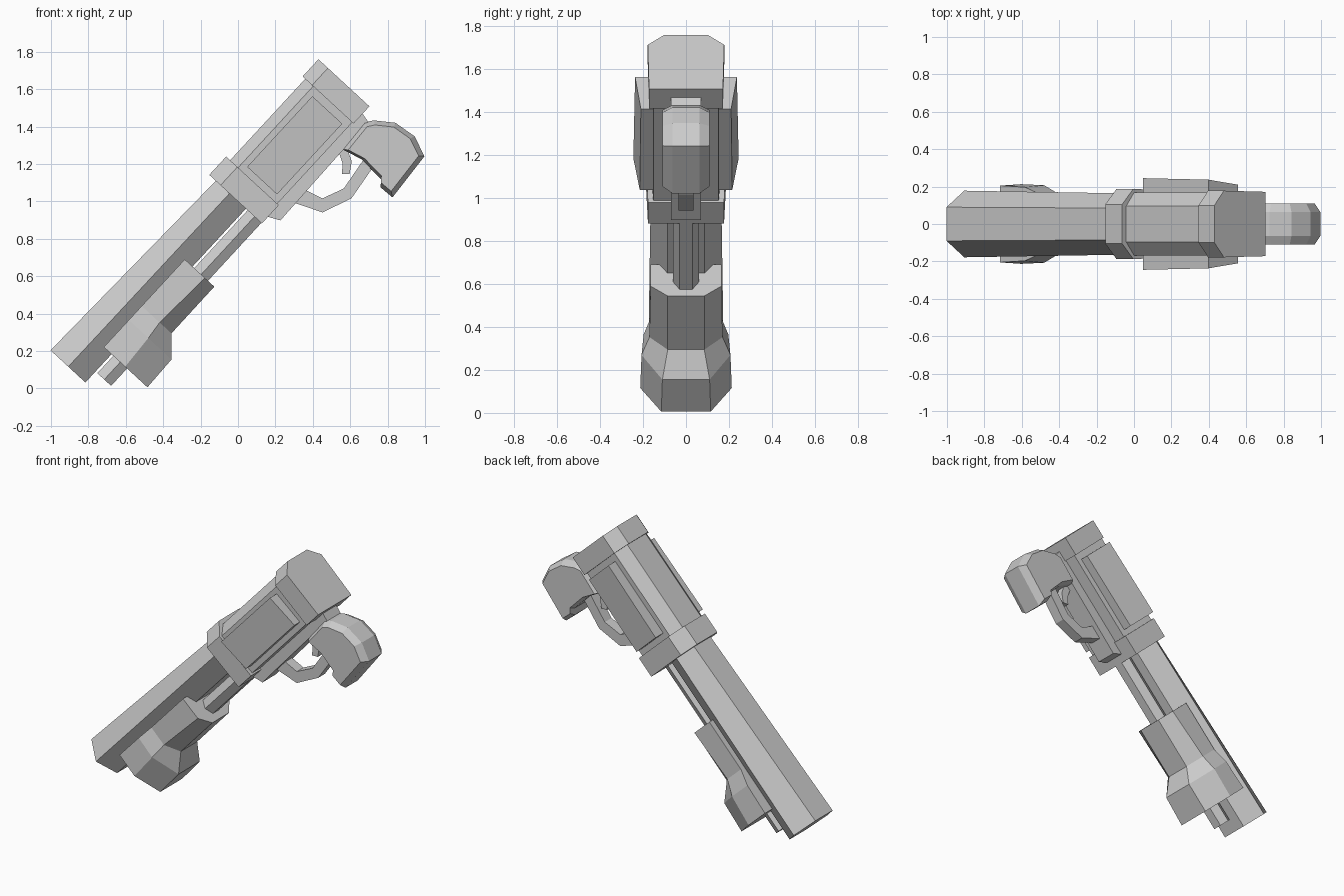
import bpy, bmesh, math

if "Cube" in bpy.data.objects:
    bpy.data.objects.remove(bpy.data.objects["Cube"])

# Everything is built level (x along the bore, z up), then tilted about y
TILT = math.atan2(0.735, 0.678)


def finish(bm, name):
    bmesh.ops.recalc_face_normals(bm, faces=bm.faces)
    mesh = bpy.data.meshes.new(name)
    bm.to_mesh(mesh)
    bm.free()
    obj = bpy.data.objects.new(name, mesh)
    obj.rotation_euler.y = -TILT
    bpy.context.collection.objects.link(obj)
    return obj


def skin(name, rings):
    """Join equal-sized point rings with quads and cap both ends."""
    bm = bmesh.new()
    loops = [[bm.verts.new(p) for p in ring] for ring in rings]
    n = len(loops[0])
    for a, b in zip(loops, loops[1:]):
        for i in range(n):
            j = (i + 1) % n
            bm.faces.new((a[i], a[j], b[j], b[i]))
    bm.faces.new(loops[0])
    bm.faces.new(loops[-1])
    return finish(bm, name)


def loft(name, *sections):
    """Symmetric body: each section is (x, [(half_width, z), ...])."""
    rings = []
    for x, half in sections:
        full = half + [(-y, z) for y, z in reversed(half)]
        rings.append([(x, y, z) for y, z in full])
    return skin(name, rings)


def slab(name, outline, width, rim=None, inset=1.0):
    """Side outline extruded across y, optionally with chamfered rims."""
    cx = sum(p[0] for p in outline) / len(outline)
    cz = sum(p[1] for p in outline) / len(outline)
    levels = [(-width, inset), (width, inset)]
    if rim:
        levels[1:1] = [(-rim, 1), (rim, 1)]
    return skin(name, [[(cx + (x - cx) * s, y, cz + (z - cz) * s)
                        for x, z in outline] for y, s in levels])


def level(points):
    """Turn points read in the tilted view into level coordinates."""
    c, s = math.cos(TILT), math.sin(TILT)
    return [(c * x + s * z, c * z - s * x) for x, z in points]


# Six-sided tapered barrel
loft("barrel",
     (-0.53, [(0.09, 0.875), (0.178, 0.746), (0.09, 0.621)]),
     (0.80, [(0.085, 0.838), (0.163, 0.74), (0.085, 0.62)]))

# Six-sided tube below the barrel
tube = [(0.03, 0.608), (0.06, 0.558), (0.03, 0.508)]
loft("magazine_tube", (-0.45, tube), (0.80, tube))

# Flared sliding foregrip
loft("foregrip",
     (-0.324, [(0.205, 0.677), (0.213, 0.522), (0.115, 0.36)]),
     (-0.127, [(0.197, 0.677), (0.207, 0.535), (0.11, 0.366)]),
     (-0.025, [(0.165, 0.677), (0.17, 0.547), (0.085, 0.461)]),
     (0.314, [(0.165, 0.677), (0.165, 0.53), (0.085, 0.462)]))

# Receiver body between two larger collars
body = [(0.095, 0.858), (0.168, 0.80), (0.152, 0.515)]
loft("receiver", (0.80, body), (1.50, body))
collar = [(0.105, 0.887), (0.188, 0.805), (0.177, 0.504)]
loft("front_collar", (0.735, collar), (0.868, collar))
block = [(0.10, 0.877), (0.178, 0.808), (0.172, 0.506)]
loft("rear_block", (1.46, block), (1.585, block))

# Slanted cover plates on both sides
for side, label in ((1, "left"), (-1, "right")):
    skin("cover_plate_" + label,
         [[(x, side * y, z) for y, z in
           ((0.14, 0.767), (top, 0.767), (low, 0.55), (0.14, 0.55))]
          for x, top, low in ((0.904, 0.245, 0.215), (1.418, 0.237, 0.21))])

# Lower frame under the receiver
slab("lower_frame", [(0.77, 0.53), (0.814, 0.442), (0.943, 0.445),
                     (1.52, 0.455), (1.536, 0.53)], 0.07)

# Bent trigger guard
slab("trigger_guard", [(0.93, 0.46), (0.943, 0.43), (0.998, 0.306),
                       (1.158, 0.243), (1.345, 0.269), (1.348, 0.335),
                       (1.169, 0.309), (1.053, 0.357), (1.023, 0.46)], 0.035)

# Curved trigger
slab("trigger", level([(0.53, 1.29), (0.58, 1.29), (0.608, 1.215),
                       (0.597, 1.147), (0.555, 1.147), (0.56, 1.20)]), 0.025)

# Curved grip with chamfered rims
slab("grip", level([(0.676, 1.422), (0.725, 1.433), (0.842, 1.42), (0.944, 1.348),
                    (0.997, 1.241), (0.826, 1.021), (0.762, 1.075),
                    (0.765, 1.118), (0.66, 1.225), (0.559, 1.278)]),
     0.11, 0.063, 0.86)
